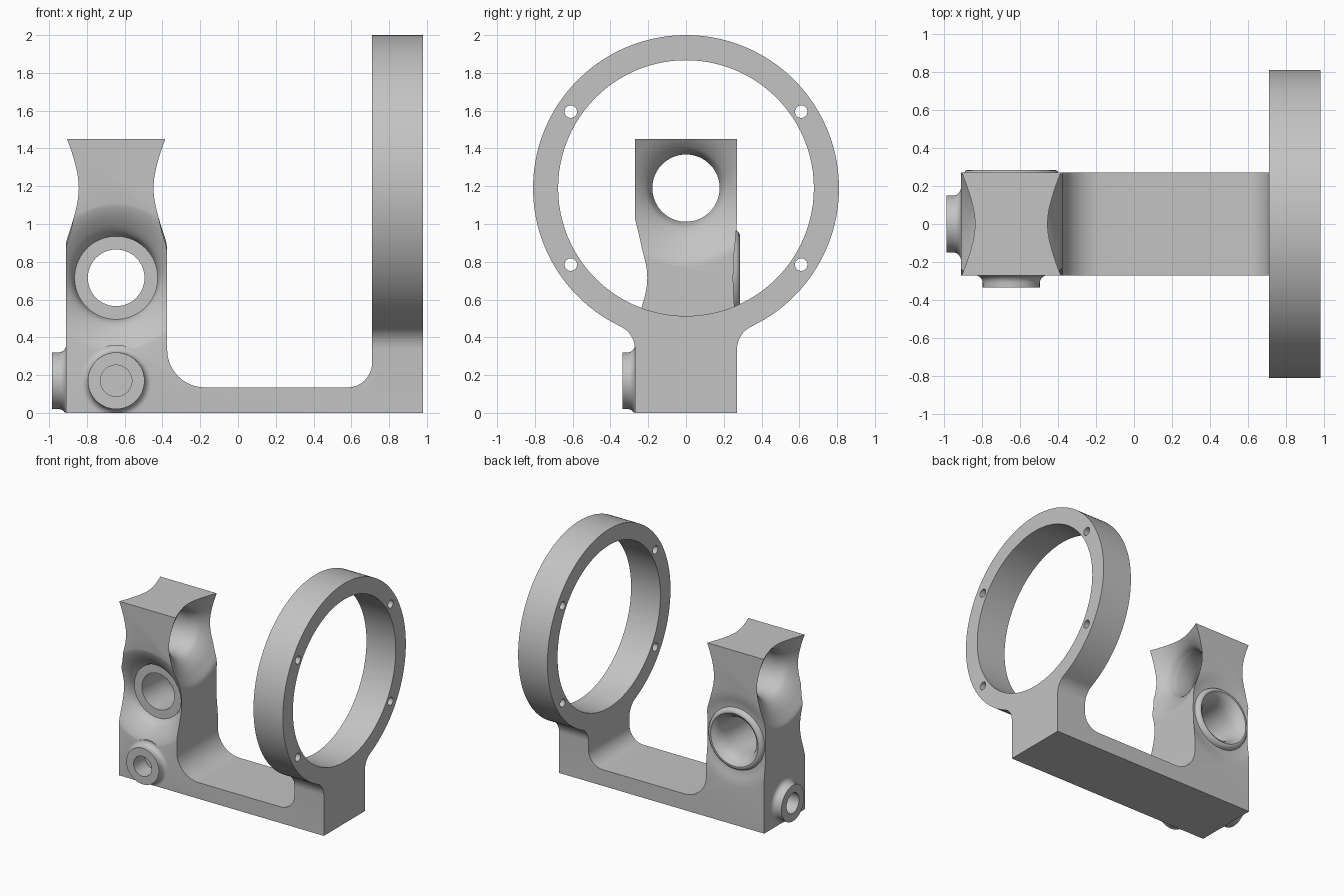
import bpy, bmesh, math
from mathutils import Vector

if "Cube" in bpy.data.objects:
    bpy.data.objects.remove(bpy.data.objects["Cube"])

CX = -0.645          # column centre in x
HW = 0.27            # half depth of the frame in y
RZ = 1.19            # height of the ring and the cross hole
SEG = 96

grey = bpy.data.materials.new("light_grey")
grey.diffuse_color = (0.55, 0.55, 0.55, 1)
grey.use_nodes = True
grey.node_tree.nodes["Principled BSDF"].inputs["Base Color"].default_value = grey.diffuse_color


def finish(name, bm):
    bmesh.ops.recalc_face_normals(bm, faces=bm.faces[:])
    me = bpy.data.meshes.new(name)
    bm.to_mesh(me)
    bm.free()
    me.materials.append(grey)
    ob = bpy.data.objects.new(name, me)
    bpy.context.collection.objects.link(ob)
    return ob


def prism(name, pts, axis, lo, hi):
    """Extrude an outline along an axis: x outlines are (y, z), y outlines are (x, z)."""
    bm = bmesh.new()
    put = (lambda p, t: (t, p[0], p[1])) if axis == "x" else (lambda p, t: (p[0], t, p[1]))
    f = bm.faces.new([bm.verts.new(put(p, lo)) for p in pts])
    r = bmesh.ops.extrude_face_region(bm, geom=[f])
    move = Vector((hi - lo, 0, 0) if axis == "x" else (0, hi - lo, 0))
    bmesh.ops.translate(bm, vec=move, verts=[v for v in r["geom"] if isinstance(v, bmesh.types.BMVert)])
    return finish(name, bm)


def lathe(name, prof, axis, centre, floor=None):
    """Solid of revolution of (position, radius) points about an x or y axis."""
    bm = bmesh.new()
    rings = []
    for t, r in prof:
        ring = []
        for i in range(SEG):
            a = 2 * math.pi * i / SEG
            u, z = centre[0] + r * math.cos(a), centre[1] + r * math.sin(a)
            if floor is not None:
                z = max(z, floor)
            ring.append(bm.verts.new((t, u, z) if axis == "x" else (u, t, z)))
        rings.append(ring)
    for a, b in zip(rings, rings[1:]):
        for i in range(SEG):
            j = (i + 1) % SEG
            bm.faces.new((a[i], a[j], b[j], b[i]))
    bm.faces.new(rings[0])
    bm.faces.new(rings[-1])
    return finish(name, bm)


def smooth(pts, n=5):
    """Catmull-Rom curve through the points."""
    p = [Vector(q) for q in pts]
    p = [2 * p[0] - p[1]] + p + [2 * p[-1] - p[-2]]
    out = []
    for a, b, c, d in zip(p, p[1:], p[2:], p[3:]):
        for k in range(n):
            t = k / n
            out.append(0.5 * (2 * b + (c - a) * t + (2 * a - 5 * b + 4 * c - d) * t * t
                              + (3 * b - a - 3 * c + d) * t ** 3))
    return [tuple(v) for v in out] + [tuple(p[-2])]


def arc(cx, cy, r, a0, a1, n):
    return [(cx + r * math.cos(math.radians(a0 + (a1 - a0) * i / n)),
             cy + r * math.sin(math.radians(a0 + (a1 - a0) * i / n))) for i in range(n + 1)]


def boolean(ob, tool, op):
    m = ob.modifiers.new(op, "BOOLEAN")
    m.operation, m.solver, m.object = op, "EXACT", tool
    bpy.context.view_layer.update()
    me = bpy.data.meshes.new_from_object(ob.evaluated_get(bpy.context.evaluated_depsgraph_get()))
    ob.modifiers.clear()
    ob.data = me
    bpy.data.objects.remove(tool)


# Column and base arm with filleted inner corners
outline = [(-0.91, 0), (0.71, 0)] + arc(0.58, 0.265, 0.13, 0, -90, 12) \
    + arc(-0.175, 0.335, 0.2, -90, -180, 14) + [(-0.375, 1.45), (-0.91, 1.45)]
frame = prism("column_and_arm", outline, "y", -HW, HW)

# Shallow groove and raised lip around the rear of the main hole
groove = lathe("groove_cutter", smooth([(0.25, 0.27), (0.255, 0.30), (0.265, 0.345), (0.271, 0.39)])
               + [(0.32, 0.40)], "y", (CX, 0.715))
boolean(frame, groove, "DIFFERENCE")
lip = lathe("lip", [(0.1, 0.255), (0.25, 0.255), (0.268, 0.25), (0.28, 0.24), (0.285, 0.228), (0.285, 0.2)],
            "y", (CX, 0.715))
boolean(frame, lip, "UNION")

# Main hole: dished front, flat ledge, bore and flared rear
front = smooth([(-0.275, 0.42), (-0.266, 0.375), (-0.243, 0.325), (-0.205, 0.27), (-0.17, 0.237), (-0.13, 0.22)])
rear = smooth([(0.13, 0.15), (0.2, 0.16), (0.25, 0.182), (0.282, 0.215), (0.30, 0.24)])
boolean(frame, lathe("main_hole_cutter", [(-0.32, 0.42)] + front + [(-0.13, 0.15)] + rear, "y", (CX, 0.715)),
        "DIFFERENCE")

# Cross hole flared on both sides
flare = smooth([(0.272, 0.43), (0.264, 0.385), (0.235, 0.33), (0.205, 0.28), (0.17, 0.235), (0.13, 0.2), (0.07, 0.178)])
flare = [(0.31, 0.43)] + flare
cross = [(CX - t, r) for t, r in flare] + [(CX + t, r) for t, r in reversed(flare)]
boolean(frame, lathe("cross_hole_cutter", cross, "x", (0, RZ)), "DIFFERENCE")

# Two bosses with a filleted foot and a blind hole
for axis, face, tip, c in (("y", -HW, -0.335, (CX, 0.17)), ("x", -0.91, -0.985, (0, 0.17))):
    foot = [(face - 0.04 + x, 0.15 + y) for x, y in arc(0, 0.04, 0.04, -90, 0, 8)]
    boss = lathe("boss", [(tip, 0.15)] + foot + [(face + 0.03, 0.19)], axis, c, 0.001)
    boolean(frame, boss, "UNION")
    boolean(frame, lathe("boss_hole_cutter", [(tip - 0.05, 0.083), (tip + 0.15, 0.083)], axis, c), "DIFFERENCE")

# Ring plate: stem, blended into a large ring
R, r = 0.81, 0.135
dz = math.sqrt((R + r) ** 2 - (HW + r) ** 2)
ang = math.degrees(math.atan2(-dz, HW + r))
blend = arc(HW + r, RZ - dz, r, 180, 180 + ang, 10)
big = arc(0, RZ, R, ang, 180 - ang, 120)[1:-1]
plate = [(HW, 0)] + blend + big + [(-y, z) for y, z in reversed(blend)] + [(-HW, 0)]
ring = prism("ring_plate", plate, "x", 0.71, 0.98)
boolean(ring, lathe("bore_cutter", [(0.6, 0.677), (1.1, 0.677)], "x", (0, RZ)), "DIFFERENCE")

# Four bolt holes
for sy in (-1, 1):
    for sz in (-1, 1):
        hole = lathe("bolt_hole_cutter", [(0.6, 0.033), (1.1, 0.033)], "x", (sy * 0.61, RZ + sz * 0.405))
        boolean(ring, hole, "DIFFERENCE")

# Smooth curved faces, keep hard edges
for ob in (frame, ring):
    for p in ob.data.polygons:
        p.use_smooth = True
    ob.data.set_sharp_from_angle(angle=math.radians(30))
